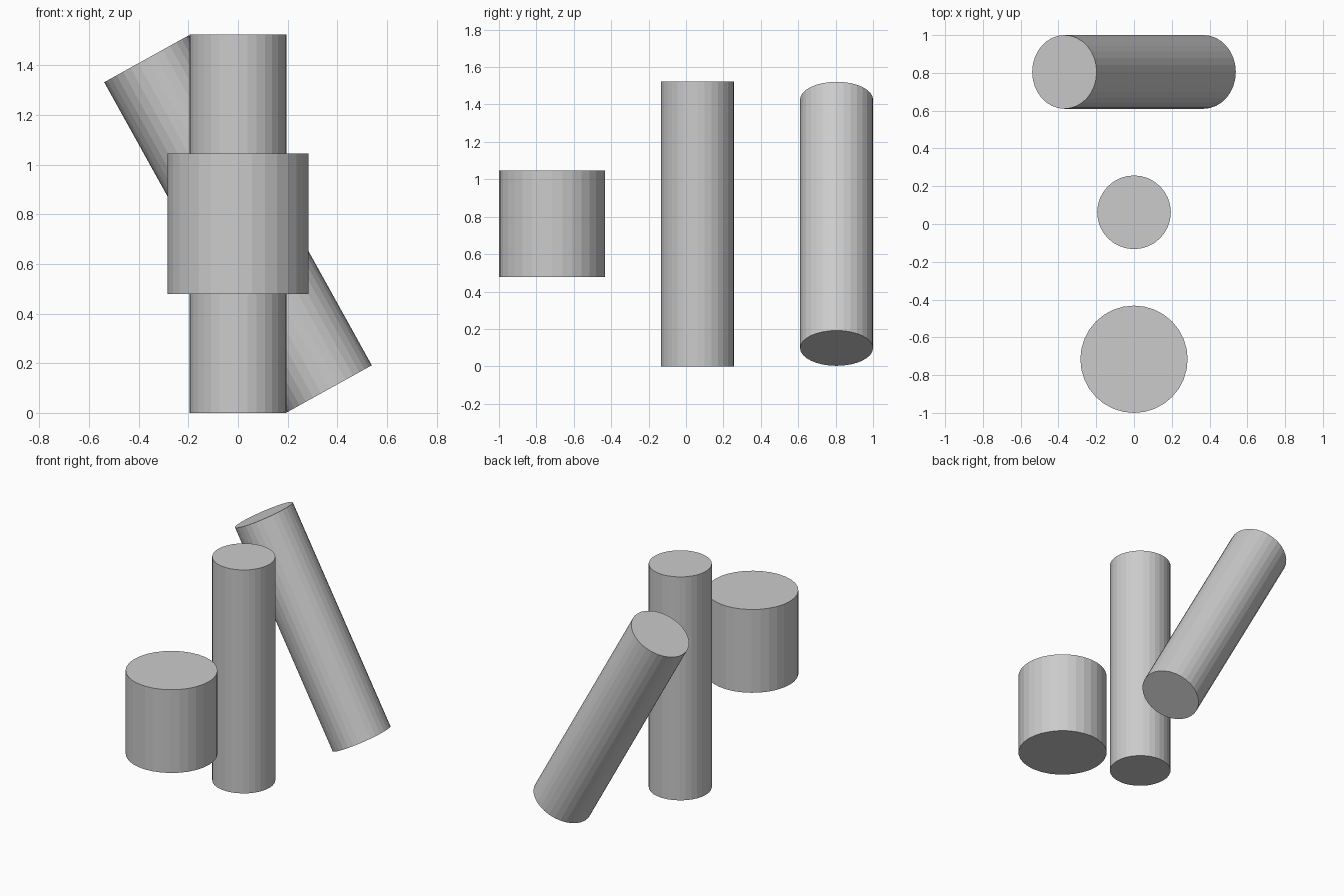
import bpy
import math

cube = bpy.data.objects.get("Cube")
if cube:
    bpy.data.objects.remove(cube, do_unlink=True)

# Single plain grey
GREY = (0.6, 0.6, 0.6, 1.0)
grey = bpy.data.materials.new("plain_grey")
grey.use_nodes = True
grey.diffuse_color = GREY
grey.node_tree.nodes["Principled BSDF"].inputs["Base Color"].default_value = GREY

MID_Z = 0.762  # all three cylinders share this centre height


def cylinder(name, radius, height, y, lean=0.0):
    """Flat-faceted cylinder centred on x = 0, leaning sideways by degrees."""
    bpy.ops.mesh.primitive_cylinder_add(
        vertices=32, radius=radius, depth=height,
        location=(0, y, MID_Z), rotation=(0, math.radians(lean), 0))
    obj = bpy.context.object
    obj.name = name
    obj.data.materials.append(grey)
    return obj


# Short wide drum at the front, floating at mid height
cylinder("wide_drum", 0.284, 0.568, -0.716)
# Tall upright column in the middle
cylinder("upright_column", 0.195, 1.524, 0.062)
# Leaning column at the back, its top tipped toward the right
cylinder("leaning_column", 0.195, 1.52, 0.805, lean=-29)
